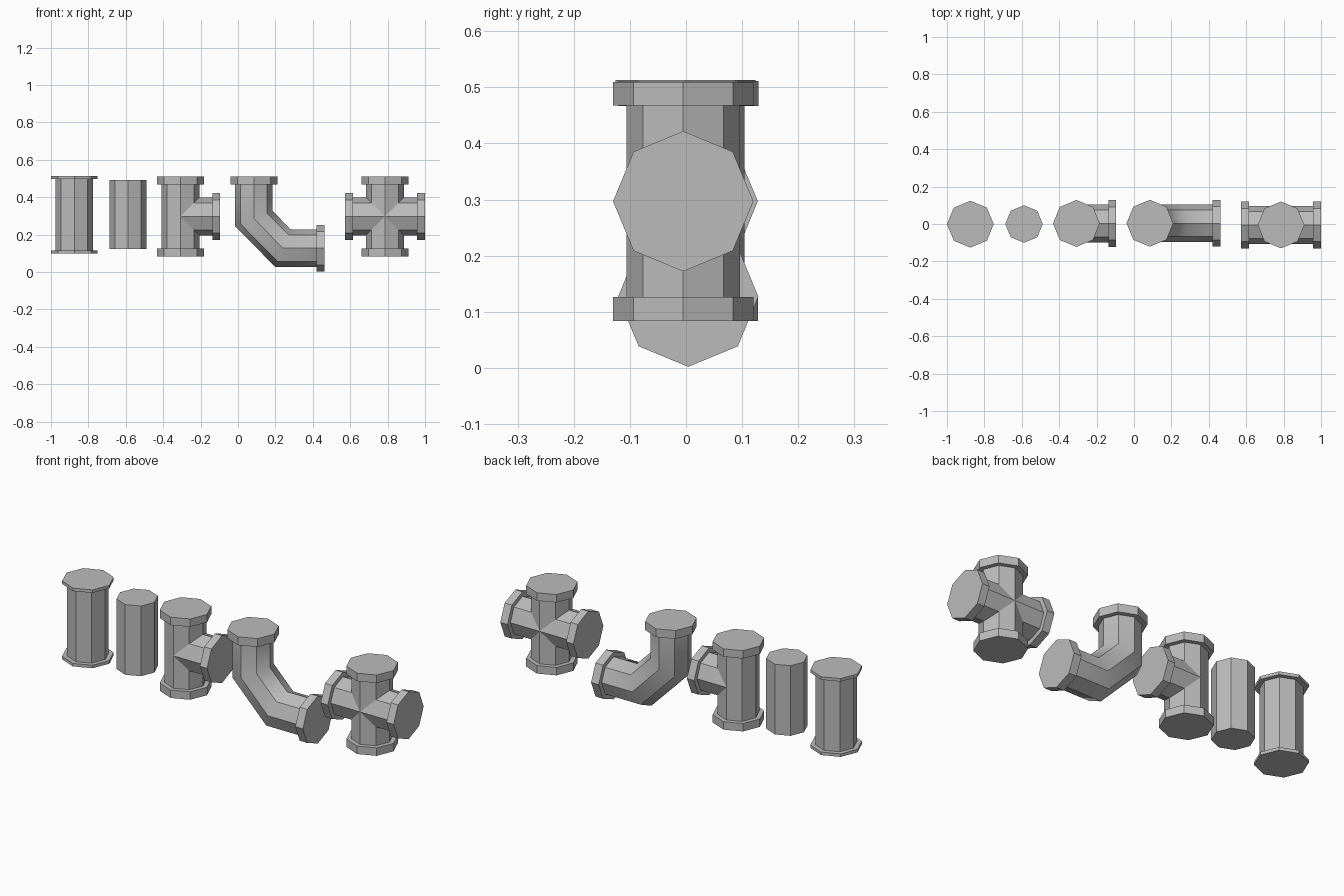
import bpy, bmesh
from math import cos, sin, pi
from mathutils import Vector

if "Cube" in bpy.data.objects:
    bpy.data.objects.remove(bpy.data.objects["Cube"])

R_FLANGE, N = 0.125, 8
Y = Vector((0, 1, 0))

grey = bpy.data.materials.new("dark_grey")
grey.diffuse_color = (0.5, 0.5, 0.5, 1)
grey.use_nodes = True
grey.node_tree.nodes["Principled BSDF"].inputs["Base Color"].default_value = grey.diffuse_color


def perp(d):
    return Vector((d.z, 0, -d.x))


def ring(bm, c, u, r, along=None, reach=None):
    """Octagon about c, spanned by u (in the xz plane) and y; along/reach shift each corner for mitres."""
    out = []
    for k in range(N):
        a, b = r * cos(k * 2 * pi / N), r * sin(k * 2 * pi / N)
        p = c + u * a + Y * b
        if along is not None:
            p += along * reach(a)
        out.append(bm.verts.new(p))
    return out


def skin(bm, rings):
    for a, b in zip(rings, rings[1:]):
        for k in range(N):
            j = (k + 1) % N
            bm.faces.new((a[k], a[j], b[j], b[k]))


def finish(bm, name, soft_rings=()):
    """Only the edges around the bend rings are smooth; all others stay sharp."""
    bmesh.ops.recalc_face_normals(bm, faces=bm.faces)
    for e in bm.edges:
        e.smooth = any(e.verts[0] in r and e.verts[1] in r for r in soft_rings)
    for f in bm.faces:
        f.smooth = bool(soft_rings)
    me = bpy.data.meshes.new(name)
    bm.to_mesh(me)
    bm.free()
    me.materials.append(grey)
    bpy.context.collection.objects.link(bpy.data.objects.new(name, me))


def pipe(name, path, y, r, t):
    """Capped pipe along an xz path with mitred bends and end flanges of thickness t."""
    bm = bmesh.new()
    pts = [Vector((x, y, z)) for x, z in path]
    dirs = [(b - a).normalized() for a, b in zip(pts, pts[1:])]
    rings, soft = [], []
    u = perp(dirs[0])
    if t:
        rings += [ring(bm, pts[0], u, R_FLANGE), ring(bm, pts[0] + dirs[0] * t, u, R_FLANGE)]
    rings.append(ring(bm, pts[0] + dirs[0] * t, u, r))
    for p, d0, d1 in zip(pts[1:-1], dirs, dirs[1:]):
        m = (perp(d0) + perp(d1)).normalized()
        rings.append(ring(bm, p, m / m.dot(perp(d0)), r))
        soft.append(rings[-1])
    u, e = perp(dirs[-1]), pts[-1] - dirs[-1] * t
    rings.append(ring(bm, e, u, r))
    if t:
        rings += [ring(bm, e, u, R_FLANGE), ring(bm, pts[-1], u, R_FLANGE)]
    skin(bm, rings)
    bm.faces.new(rings[0])
    bm.faces.new(rings[-1])
    finish(bm, name, soft)


def junction(name, x, y, z, r, arms, t):
    """Flanged arms (dx, dz, length) meeting in a clean mitred centre."""
    bm = bmesh.new()
    c = Vector((x, y, z))
    have = {(a[0], a[1]) for a in arms}
    for dx, dz, length in arms:
        d = Vector((dx, 0, dz))
        u = perp(d)

        def reach(a):
            side = u if a > 0 else -u
            return abs(a) if (round(side.x), round(side.z)) in have else 0

        rings = [ring(bm, c, u, r, d, reach)]
        for s, rad in ((length - t, r), (length - t, R_FLANGE), (length, R_FLANGE)):
            rings.append(ring(bm, c + d * s, u, rad))
        skin(bm, rings)
        bm.faces.new(rings[-1])
    bmesh.ops.remove_doubles(bm, verts=bm.verts, dist=1e-4)
    finish(bm, name)


# straight pipes
pipe("flanged_pipe", [(-0.875, 0.10), (-0.875, 0.513)], -0.001, 0.101, 0.016)
pipe("plain_pipe", [(-0.588, 0.123), (-0.588, 0.493)], 0, 0.10, 0)

# tee, elbow and cross
junction("tee_pipe", -0.308, 0.003, 0.297, 0.101,
         [(0, 1, 0.213), (0, -1, 0.213), (1, 0, 0.213)], 0.042)
pipe("elbow_pipe", [(0.085, 0.511), (0.085, 0.285), (0.241, 0.127), (0.463, 0.127)],
     0.004, 0.10, 0.044)
junction("cross_pipe", 0.786, -0.005, 0.297, 0.101,
         [(0, 1, 0.213), (0, -1, 0.213), (1, 0, 0.213), (-1, 0, 0.213)], 0.042)
